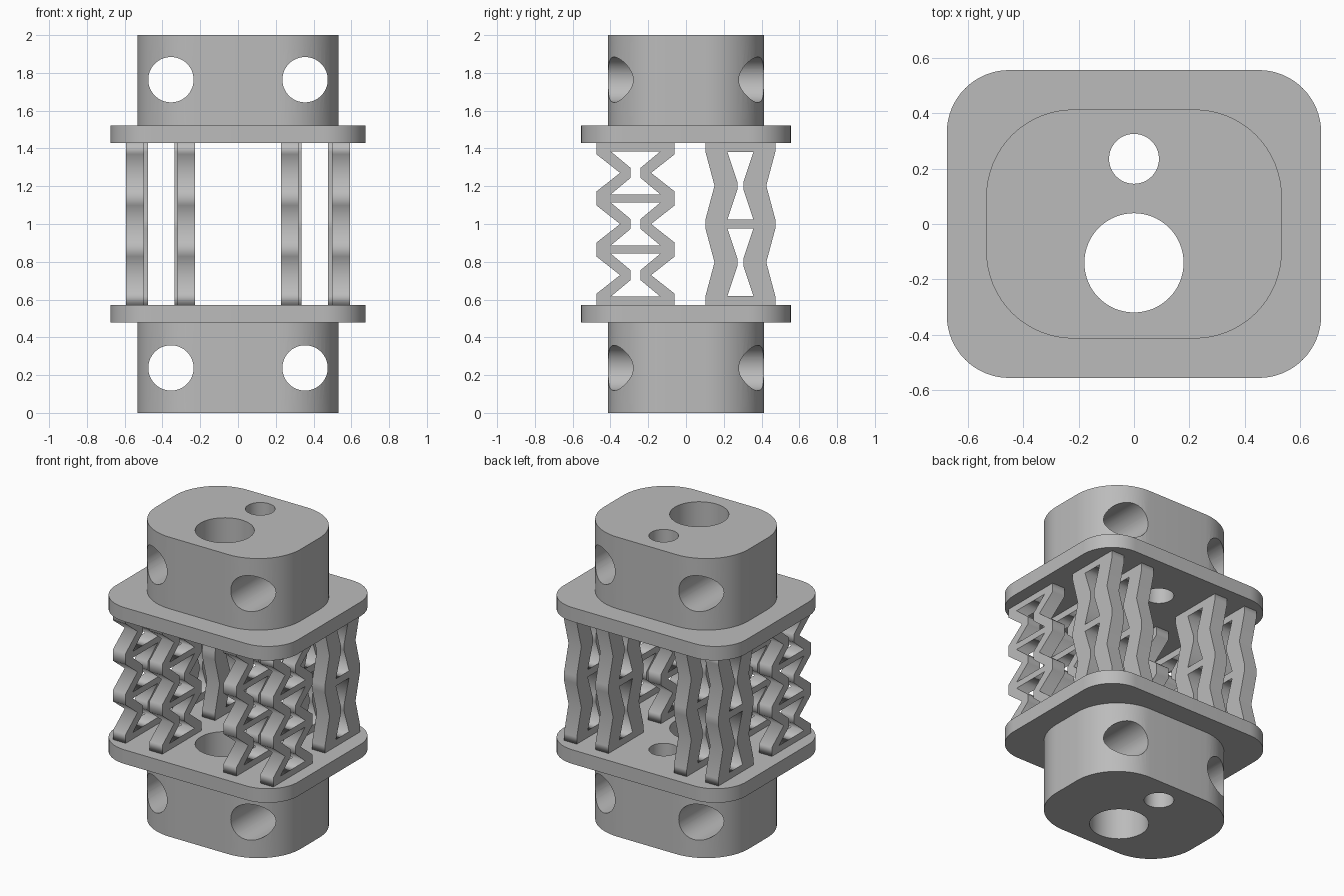
import bpy, bmesh, math
from mathutils import Matrix

if "Cube" in bpy.data.objects:
    bpy.data.objects.remove(bpy.data.objects["Cube"])

grey = bpy.data.materials.new("light grey")
grey.diffuse_color = (0.5, 0.5, 0.5, 1)
grey.use_nodes = True
grey.node_tree.nodes["Principled BSDF"].inputs["Base Color"].default_value = grey.diffuse_color

Z0, Z1 = 0.572, 1.428            # open span between the two flanges


def circle(cx, cy, r, n=64):
    return [(cx + r * math.cos(2 * math.pi * i / n),
             cy + r * math.sin(2 * math.pi * i / n)) for i in range(n)]


def rounded_rect(hx, hy, r, n=16):
    pts = []
    for k, (sx, sy) in enumerate([(1, 1), (-1, 1), (-1, -1), (1, -1)]):
        for i in range(n + 1):
            a = math.pi / 2 * (k + i / n)
            pts.append((sx * (hx - r) + r * math.cos(a),
                        sy * (hy - r) + r * math.sin(a)))
    return pts


def prism(name, loops, depth, matrix):
    """Extrude an outline with holes, centred on its local z."""
    cu = bpy.data.curves.new(name, 'CURVE')
    cu.dimensions = '2D'
    cu.fill_mode = 'BOTH'
    cu.extrude = depth / 2
    for loop in loops:
        s = cu.splines.new('POLY')
        s.points.add(len(loop) - 1)
        for p, (x, y) in zip(s.points, loop):
            p.co = (x, y, 0, 1)
        s.use_cyclic_u = True
    tmp = bpy.data.objects.new(name + "_curve", cu)
    bpy.context.collection.objects.link(tmp)
    deps = bpy.context.evaluated_depsgraph_get()
    me = bpy.data.meshes.new_from_object(tmp.evaluated_get(deps))
    bpy.data.objects.remove(tmp)
    bm = bmesh.new()
    bm.from_mesh(me)
    bmesh.ops.remove_doubles(bm, verts=bm.verts, dist=1e-5)
    bmesh.ops.transform(bm, matrix=matrix, verts=bm.verts)
    bmesh.ops.recalc_face_normals(bm, faces=bm.faces)
    bm.to_mesh(me)
    bm.free()
    me.materials.clear()
    me.materials.append(grey)
    ob = bpy.data.objects.new(name, me)
    bpy.context.collection.objects.link(ob)
    return ob


def activate(ob):
    bpy.ops.object.select_all(action='DESELECT')
    ob.select_set(True)
    bpy.context.view_layer.objects.active = ob


def smooth(ob):
    activate(ob)
    bpy.ops.object.shade_smooth_by_angle(angle=math.radians(25))


# End blocks and flanges, both pierced by the two vertical bores
bores = [circle(0, -0.14, 0.179), circle(0, 0.235, 0.09)]
for side, zb, zf, zh in (("lower", 0.239, 0.525, 0.238), ("upper", 1.761, 1.475, 1.764)):
    block = prism(side + "_block", [rounded_rect(0.533, 0.413, 0.315)] + bores,
                  0.478, Matrix.Translation((0, 0, zb)))
    # cross holes running front to back
    for x in (-0.355, 0.355):
        cutter = prism("cross_hole_cutter", [circle(0, 0, 0.12)], 2,
                       Matrix.Translation((x, 0, zh)) @ Matrix.Rotation(math.pi / 2, 4, 'X'))
        mod = block.modifiers.new("cross_hole", 'BOOLEAN')
        mod.object = cutter
        mod.operation = 'DIFFERENCE'
        mod.solver = 'EXACT'
        activate(block)
        bpy.ops.object.modifier_apply(modifier=mod.name)
        bpy.data.objects.remove(cutter)
    smooth(block)
    flange = prism(side + "_flange", [rounded_rect(0.675, 0.555, 0.225)] + bores,
                   0.094, Matrix.Translation((0, 0, zf)))
    smooth(flange)


def lattice(name, x, yc, cells, node_z, out_node, out_waist, in_node, in_waist,
            flat, bar, waist_flat):
    """Spring strut: zigzag legs joined by bars, drawn in y-z and extruded in x."""
    first, last = node_z
    pitch = (last - first) / cells
    half = [(out_node, Z0)]
    holes = []
    for i in range(cells):
        a, b = first + i * pitch, first + (i + 1) * pitch
        m = (a + b) / 2
        half += [(out_node, a + flat), (out_waist, m), (out_node, b - flat)]
        h = [(in_node, a + bar), (in_waist, m - waist_flat),
             (in_waist, m + waist_flat), (in_node, b - bar)]
        holes.append([(yc + w, z) for w, z in h] + [(yc - w, z) for w, z in reversed(h)])
    half.append((out_node, Z1))
    outline = [(yc + w, z) for w, z in half] + [(yc - w, z) for w, z in reversed(half)]
    # local x -> y, local y -> z, local z -> x
    axes = Matrix(((0, 0, 1, x), (1, 0, 0, 0), (0, 1, 0, 0), (0, 0, 0, 1)))
    prism(name, [outline] + holes, 0.095, axes)


# Four soft struts at the front, four stiff struts at the back
for sx, s in ((-1, "left"), (1, "right")):
    for pos, xf, xr in (("inner", 0.274, 0.289), ("outer", 0.545, 0.523)):
        lattice(f"front_{s}_{pos}_strut", sx * xf, -0.267, 3, (0.594, 1.406),
                0.207, 0.082, 0.132, 0.026, 0.037, 0.021, 0.026)
        lattice(f"rear_{s}_{pos}_strut", sx * xr, 0.288, 2, (0.594, 1.406),
                0.185, 0.137, 0.069, 0.016, 0.024, 0.024, 0.02)
